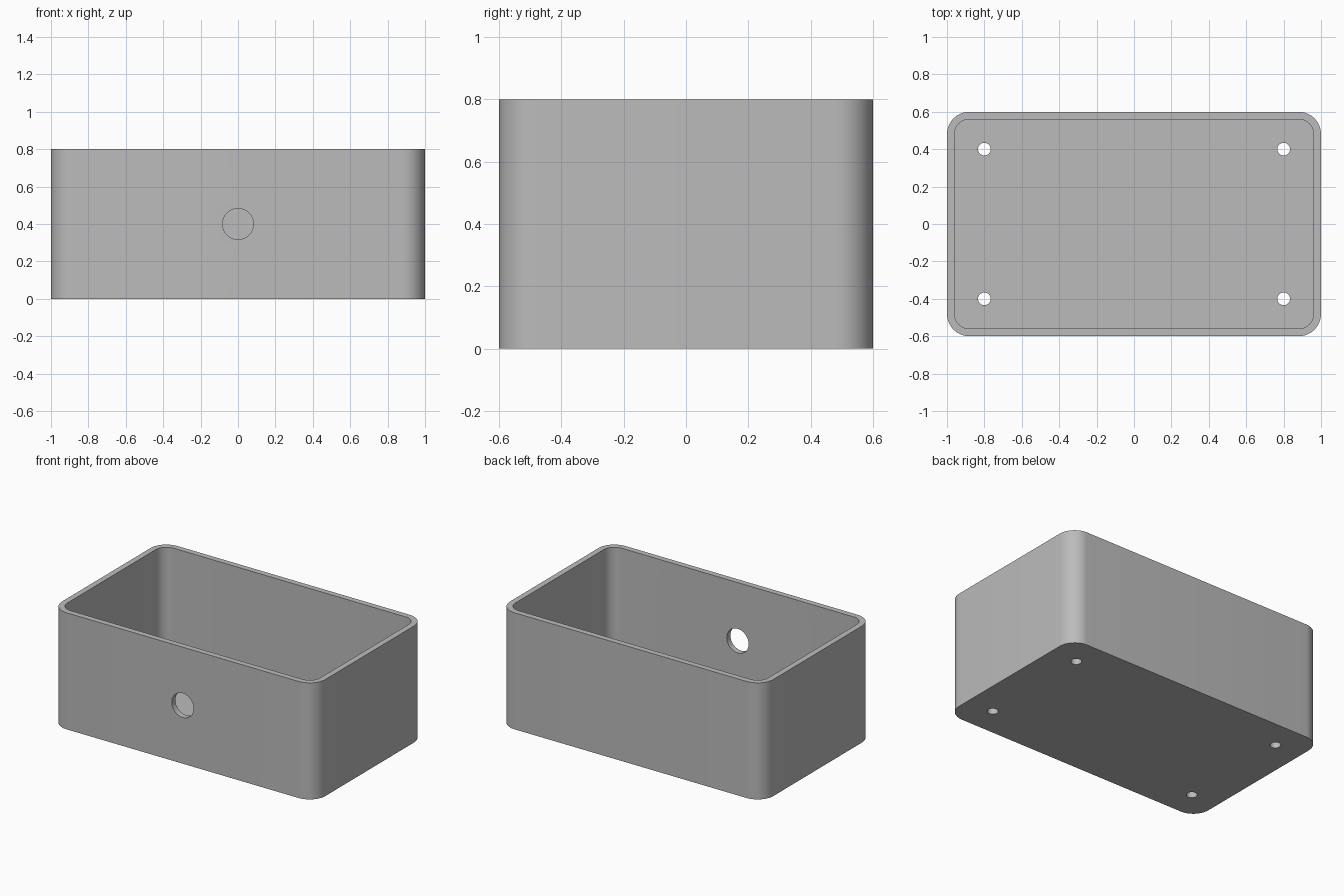
import bpy
import bmesh
from math import cos, sin, pi, radians

cube = bpy.data.objects.get("Cube")
if cube:
    bpy.data.objects.remove(cube, do_unlink=True)

WIDTH, DEPTH, HEIGHT = 2.0, 1.2, 0.8
WALL, CORNER = 0.04, 0.12

grey = bpy.data.materials.new("plain_grey")
grey.use_nodes = True
colour = (0.5, 0.5, 0.5, 1)
grey.diffuse_color = colour
grey.node_tree.nodes["Principled BSDF"].inputs["Base Color"].default_value = colour


def rounded_block(name, width, depth, radius, bottom, top, steps=12):
    """Upright block with rounded vertical corners."""
    bm = bmesh.new()
    outline = []
    for quarter, (sx, sy) in enumerate([(1, 1), (-1, 1), (-1, -1), (1, -1)]):
        for i in range(steps + 1):
            a = (quarter + i / steps) * pi / 2
            x = sx * (width / 2 - radius) + radius * cos(a)
            y = sy * (depth / 2 - radius) + radius * sin(a)
            outline.append(bm.verts.new((x, y, bottom)))
    base = bm.faces.new(outline)
    side = bmesh.ops.extrude_face_region(bm, geom=[base])["geom"]
    raised = [v for v in side if isinstance(v, bmesh.types.BMVert)]
    bmesh.ops.translate(bm, verts=raised, vec=(0, 0, top - bottom))
    bmesh.ops.recalc_face_normals(bm, faces=bm.faces)
    mesh = bpy.data.meshes.new(name)
    bm.to_mesh(mesh)
    bm.free()
    mesh.materials.append(grey)
    obj = bpy.data.objects.new(name, mesh)
    bpy.context.collection.objects.link(obj)
    return obj


def drill(name, radius, length, location, tilt=0):
    """Cylindrical cutter."""
    bpy.ops.mesh.primitive_cylinder_add(
        vertices=48, radius=radius, depth=length,
        location=location, rotation=(tilt, 0, 0))
    obj = bpy.context.object
    obj.name = name
    obj.data.materials.append(grey)
    return obj


# Box body, its cavity and its holes
body = rounded_block("box_body", WIDTH, DEPTH, CORNER, 0, HEIGHT)
cutters = [rounded_block("cavity_cutter", WIDTH - 2 * WALL, DEPTH - 2 * WALL,
                         CORNER - WALL, WALL, HEIGHT + 0.1)]
cutters.append(drill("front_hole_cutter", 0.083, 0.2,
                     (0, -DEPTH / 2, HEIGHT / 2), pi / 2))
for x in (-0.8, 0.8):
    for y in (-0.4, 0.4):
        cutters.append(drill("mounting_hole_cutter", 0.034, 0.2, (x, y, 0)))

# Cut the body, then remove the cutters
bpy.ops.object.select_all(action="DESELECT")
bpy.context.view_layer.objects.active = body
body.select_set(True)
for cutter in cutters:
    cutter.hide_render = True
    cut = body.modifiers.new("cut", "BOOLEAN")
    cut.operation = "DIFFERENCE"
    cut.solver = "EXACT"
    cut.object = cutter
    bpy.ops.object.modifier_apply(modifier=cut.name)
    bpy.data.objects.remove(cutter, do_unlink=True)

bpy.ops.object.shade_smooth_by_angle(angle=radians(30))
